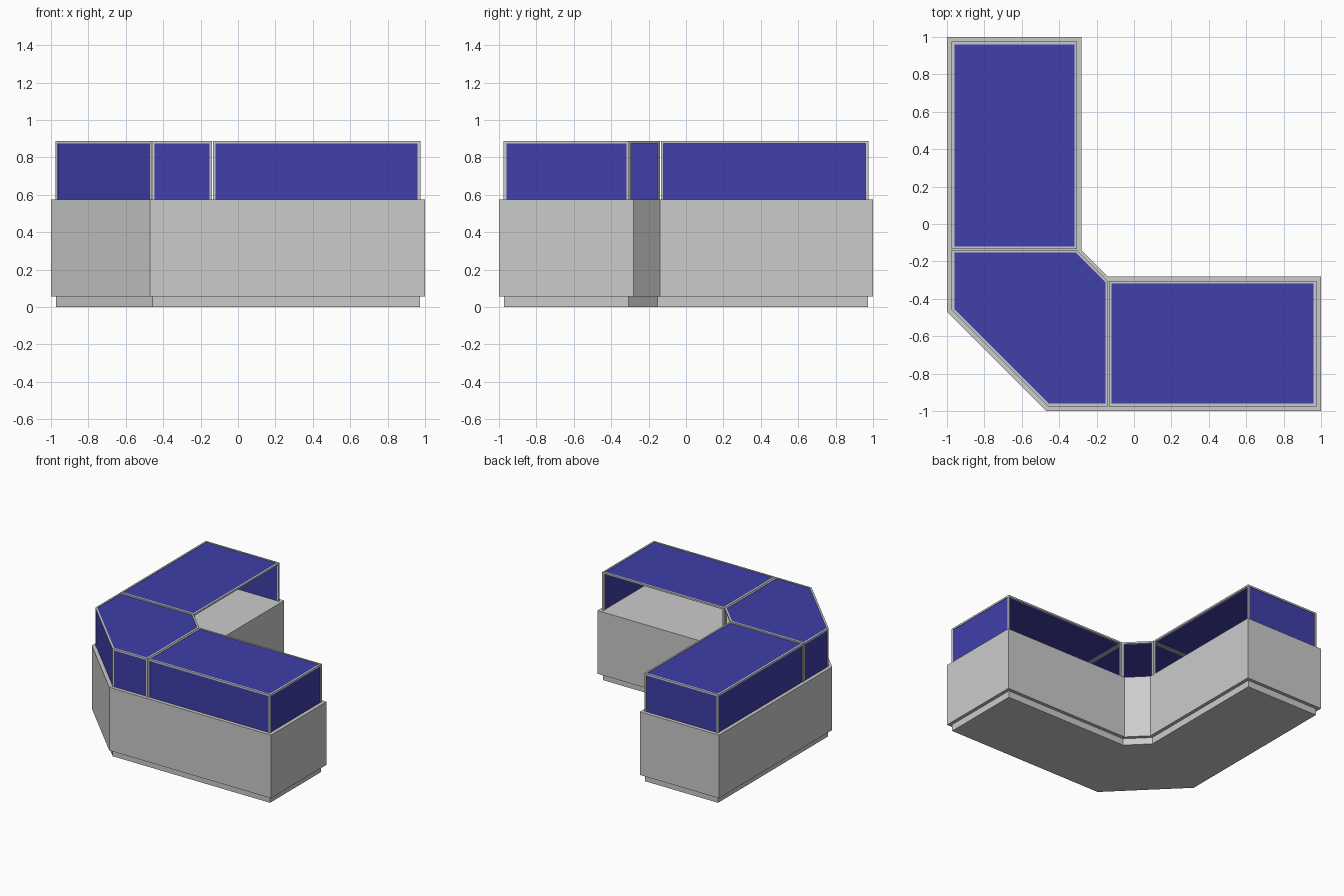
import bpy, bmesh
from mathutils import Vector

if "Cube" in bpy.data.objects:
    bpy.data.objects.remove(bpy.data.objects["Cube"])

blue = bpy.data.materials.new("navy_glass")
blue.diffuse_color = (0.05, 0.05, 0.4, 1)
blue.use_nodes = True
blue.node_tree.nodes["Principled BSDF"].inputs["Base Color"].default_value = blue.diffuse_color


def inset(poly, d):
    """Mitred inward offset of a counter-clockwise polygon."""
    out = []
    for i, p in enumerate(poly):
        p = Vector(p)
        a = (p - Vector(poly[i - 1])).normalized()
        b = (Vector(poly[(i + 1) % len(poly)]) - p).normalized()
        na, nb = Vector((-a.y, a.x)), Vector((-b.y, b.x))
        out.append(p + (na + nb) * d / (1 + na.dot(nb)))
    return out


def add_prism(bm, poly, z0, z1):
    face = bm.faces.new([bm.verts.new((p[0], p[1], z0)) for p in poly])
    top = bmesh.ops.extrude_face_region(bm, geom=[face], use_keep_orig=True)["geom"]
    bmesh.ops.translate(bm, vec=(0, 0, z1 - z0),
                        verts=[g for g in top if isinstance(g, bmesh.types.BMVert)])


def finish(name, bm, mat=None):
    bmesh.ops.recalc_face_normals(bm, faces=bm.faces)
    me = bpy.data.meshes.new(name)
    bm.to_mesh(me)
    bm.free()
    ob = bpy.data.objects.new(name, me)
    bpy.context.collection.objects.link(ob)
    if mat:
        me.materials.append(mat)


def slab(name, poly, z0, z1):
    bm = bmesh.new()
    add_prism(bm, poly, z0, z1)
    finish(name, bm)


# Counter: recessed plinth, body and worktop band
foot = [(-1, -.47), (-.47, -1), (1, -1), (1, -.28),
        (-.14, -.28), (-.28, -.14), (-.28, 1), (-1, 1)]
slab("plinth", inset(foot, .028), 0, .055)
slab("counter_body", foot, .055, .528)
slab("worktop_band", foot, .528, .574)

BASE, RAIL, TOP, W = .574, .874, .888, .014


def case(name, poly, glazed):
    """Display case: top rails and posts, a glass lid, glass on the outer sides."""
    poly = [Vector(p) for p in poly]
    inner = inset(poly, W)
    n = len(poly)
    frame, glass = bmesh.new(), bmesh.new()
    for i in range(n):
        j = (i + 1) % n
        p, q = poly[i], poly[j]
        fwd = (q - p).normalized()
        back = (poly[i - 1] - p).normalized()
        add_prism(frame, [p, q, inner[j], inner[i]], RAIL, TOP)
        add_prism(frame, [p, p + fwd * W, inner[i], p + back * W], BASE, RAIL)
        if i in glazed:
            side = Vector((-fwd.y, fwd.x))
            a, b = p + fwd * W, q - fwd * W
            add_prism(glass, [a + side * .004, b + side * .004,
                              b + side * .01, a + side * .01], BASE, RAIL)
    add_prism(glass, inner, TOP - .01, TOP - .004)
    finish(name + "_frame", frame)
    finish(name + "_glass", glass, blue)


# Three cases; the inner (staff) side stays open
P = inset(foot, .025)
x0, x5, y1, y4 = P[0].x, P[5].x, P[1].y, P[4].y
s, t = -.134, -.139
case("long_case", [(x0, s), (x5, s), P[6], P[7]], {2, 3})
case("corner_case", [P[0], P[1], (t, y1), (t, y4), (x5, t), (x0, t)], {0, 1, 5})
case("side_case", [(s, y1), P[2], P[3], (s, y4)], {0, 1})
